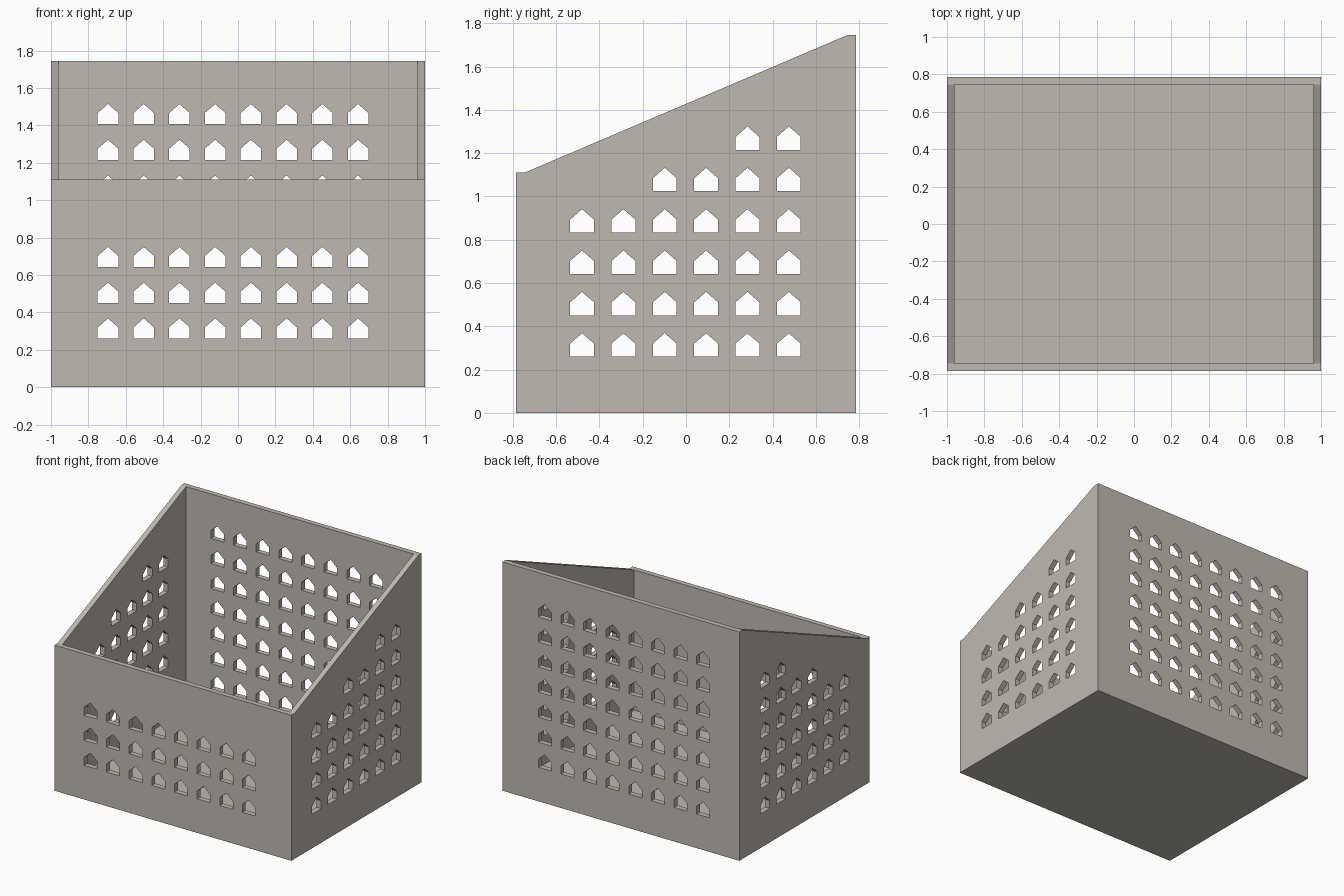
import bpy, bmesh
from mathutils import Vector

if "Cube" in bpy.data.objects:
    bpy.data.objects.remove(bpy.data.objects["Cube"])

HX, HY, T = 1.0, 0.785, 0.04        # half width, half depth, wall thickness
LOW, HIGH = 1.11, 1.745             # front and back heights
STEP, BASE = 0.191, 0.26            # hole spacing, lowest hole sill

stone = bpy.data.materials.new("warm grey")
stone.diffuse_color = (0.52, 0.485, 0.435, 1)
stone.use_nodes = True
stone.node_tree.nodes["Principled BSDF"].inputs["Base Color"].default_value = stone.diffuse_color


def prism(bm, points, offset):
    """Extrude a closed outline along an offset vector."""
    face = bm.faces.new([bm.verts.new(p) for p in points])
    ext = bmesh.ops.extrude_face_region(bm, geom=[face])
    verts = [v for v in ext["geom"] if isinstance(v, bmesh.types.BMVert)]
    bmesh.ops.translate(bm, vec=Vector(offset), verts=verts)


def make_object(name, bm):
    bmesh.ops.recalc_face_normals(bm, faces=bm.faces)
    mesh = bpy.data.meshes.new(name)
    bm.to_mesh(mesh)
    bm.free()
    mesh.materials.append(stone)
    obj = bpy.data.objects.new(name, mesh)
    bpy.context.collection.objects.link(obj)
    return obj


def house(u, z):
    """Pentagon hole outline centred on u with its sill at z."""
    return [(u - .055, z), (u + .055, z), (u + .055, z + .06),
            (u, z + .108), (u - .055, z + .06)]


# Sloped-top block
bm = bmesh.new()
profile = [(-HY, 0), (HY, 0), (HY, HIGH), (HY - T, HIGH), (-HY + T, LOW), (-HY, LOW)]
prism(bm, [(-HX, y, z) for y, z in profile], (2 * HX, 0, 0))
bin_box = make_object("open_bin", bm)

# Inner cavity
bm = bmesh.new()
ix, iy = HX - T, HY - T
prism(bm, [(-ix, -iy, T), (ix, -iy, T), (ix, iy, T), (-ix, iy, T)], (0, 0, 3))
cavity = make_object("cavity_cutter", bm)

# House-shaped holes through all four walls
bm = bmesh.new()
for wall_y, rows in ((-HY, 3), (HY, 7)):
    for row in range(rows):
        for col in range(8):
            outline = house(-0.695 + col * STEP, BASE + row * STEP)
            prism(bm, [(x, wall_y - .1, z) for x, z in outline], (0, .2, 0))
for wall_x in (-HX, HX):
    for row, first in enumerate((0, 0, 0, 0, 2, 4)):
        for col in range(first, 6):
            outline = house(-0.48 + col * STEP, BASE + row * STEP)
            prism(bm, [(wall_x - .1, y, z) for y, z in outline], (.2, 0, 0))
holes = make_object("hole_cutter", bm)

# Cut the block, then drop the cutters
bpy.context.view_layer.objects.active = bin_box
for cutter in (cavity, holes):
    mod = bin_box.modifiers.new(cutter.name, 'BOOLEAN')
    mod.operation, mod.solver, mod.object = 'DIFFERENCE', 'EXACT', cutter
    bpy.ops.object.modifier_apply(modifier=mod.name)
    bpy.data.objects.remove(cutter)
